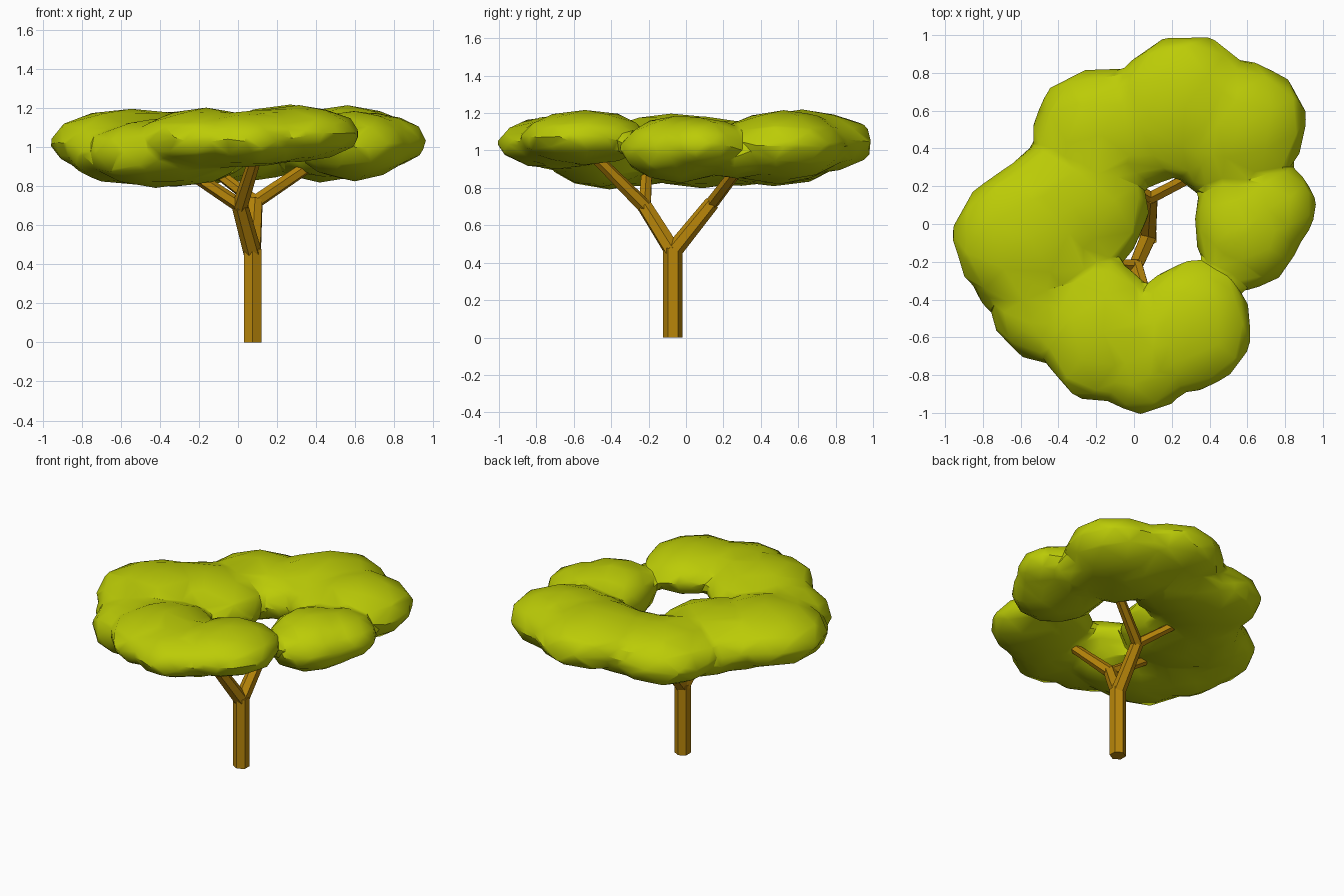
import bpy
import bmesh
import math
import random
from mathutils import Matrix, Vector

cube = bpy.data.objects.get("Cube")
if cube:
    bpy.data.objects.remove(cube, do_unlink=True)

random.seed(4)


def make_material(name, rgb):
    mat = bpy.data.materials.new(name)
    mat.use_nodes = True
    mat.diffuse_color = (*rgb, 1)
    bsdf = mat.node_tree.nodes["Principled BSDF"]
    bsdf.inputs["Base Color"].default_value = (*rgb, 1)
    bsdf.inputs["Roughness"].default_value = 0.9
    return mat


leaf_green = make_material("leaf green", (0.50, 0.60, 0.002))
bark_brown = make_material("bark brown", (0.48, 0.238, 0.003))


def finish(name, bm, mat):
    mesh = bpy.data.meshes.new(name)
    bm.to_mesh(mesh)
    bm.free()
    mesh.materials.append(mat)
    obj = bpy.data.objects.new(name, mesh)
    bpy.context.collection.objects.link(obj)
    return obj


def limb(name, start, end, r1, r2):
    """Six-sided, slightly tapered limb from start to end."""
    a, b = Vector(start), Vector(end)
    axis = b - a
    turn = axis.to_track_quat('Z', 'Y').to_matrix().to_4x4()
    bm = bmesh.new()
    bmesh.ops.create_cone(
        bm, cap_ends=True, segments=6, radius1=r1, radius2=r2, depth=axis.length,
        matrix=Matrix.Translation((a + b) / 2) @ turn)
    return finish(name, bm, bark_brown)


def leaf_mass(name, clumps):
    """Flattened uneven balls fused into one coarse faceted mass."""
    bm = bmesh.new()
    for centre, size in clumps:
        ball = bmesh.ops.create_icosphere(bm, subdivisions=2, radius=1.045)
        spin = Matrix.Rotation(random.uniform(0, math.tau), 3, 'Z')
        for v in ball["verts"]:
            p = spin @ v.co * random.uniform(0.965, 1.025)
            v.co = Vector([c + s * k for c, s, k in zip(centre, size, p)])
    obj = finish(name, bm, leaf_green)
    fuse = obj.modifiers.new("fuse", 'REMESH')
    fuse.mode = 'VOXEL'
    fuse.voxel_size = 0.025
    soften = obj.modifiers.new("soften", 'SMOOTH')
    soften.factor = 0.5
    soften.iterations = 4
    coarsen = obj.modifiers.new("coarsen", 'DECIMATE')
    coarsen.ratio = 0.045
    return obj


# Trunk and its two main forks
base, crotch = (0.075, -0.07, 0), (0.075, -0.07, 0.48)
front_fork, back_fork = (0.01, -0.22, 0.70), (0.09, 0.14, 0.72)
limb("trunk", base, crotch, 0.052, 0.052)
limb("front_branch", (0.075, -0.07, 0.46), front_fork, 0.047, 0.042)
limb("back_branch", (0.075, -0.07, 0.46), back_fork, 0.047, 0.040)

# Twigs that carry the crown
limb("front_left_twig", front_fork, (0.09, -0.47, 0.95), 0.040, 0.032)
limb("front_right_twig", front_fork, (-0.26, -0.21, 0.88), 0.036, 0.032)
limb("back_left_twig", back_fork, (0.40, 0.30, 0.93), 0.036, 0.032)
limb("back_right_twig", back_fork, (-0.12, 0.26, 0.88), 0.034, 0.028)

# Crown: a ring of clumps (centre, half sizes) with low bridges between them
right_clumps = [
    ((-0.55, -0.08, 1.02), (0.40, 0.39, 0.175)),
    ((-0.33, 0.09, 0.99), (0.41, 0.37, 0.19)),
    ((-0.42, -0.41, 0.97), (0.35, 0.34, 0.17)),
    ((-0.52, -0.25, 0.97), (0.36, 0.28, 0.16)),
]
front_clumps = [
    ((-0.17, -0.57, 1.04), (0.33, 0.37, 0.155)),
    ((0.04, -0.68, 1.04), (0.30, 0.32, 0.14)),
    ((0.31, -0.54, 1.07), (0.31, 0.34, 0.14)),
    ((0.14, -0.64, 1.05), (0.30, 0.28, 0.14)),
]
left_clumps = [
    ((0.60, -0.03, 1.01), (0.28, 0.31, 0.175)),
    ((0.70, 0.08, 1.03), (0.26, 0.25, 0.14)),
    ((0.52, -0.03, 1.01), (0.20, 0.26, 0.16)),
    ((0.51, 0.08, 1.00), (0.18, 0.20, 0.15)),
]
back_clumps = [
    ((0.56, 0.52, 1.03), (0.35, 0.34, 0.18)),
    ((0.27, 0.62, 1.04), (0.38, 0.38, 0.17)),
    ((-0.17, 0.47, 0.99), (0.36, 0.36, 0.18)),
    ((0.42, 0.50, 1.01), (0.30, 0.34, 0.18)),
    ((0.04, 0.52, 1.00), (0.32, 0.32, 0.17)),
    ((-0.33, 0.34, 0.98), (0.22, 0.22, 0.16)),
]
bridges = [
    ((0.43, 0.31, 0.99), (0.20, 0.16, 0.14)),
    ((0.63, 0.27, 0.98), (0.22, 0.20, 0.13)),
    ((-0.30, 0.28, 0.95), (0.30, 0.25, 0.14)),
    ((-0.28, -0.45, 0.95), (0.30, 0.26, 0.14)),
]
crown = leaf_mass("leaf_crown", right_clumps + front_clumps + left_clumps + back_clumps + bridges)

# Bake the crown, then keep soft tops with crisp creases around the rims
bpy.ops.object.select_all(action='DESELECT')
crown.select_set(True)
bpy.context.view_layer.objects.active = crown
bpy.ops.object.convert(target='MESH')
bpy.ops.object.shade_smooth_by_angle(angle=math.radians(30))
bpy.ops.object.select_all(action='DESELECT')
